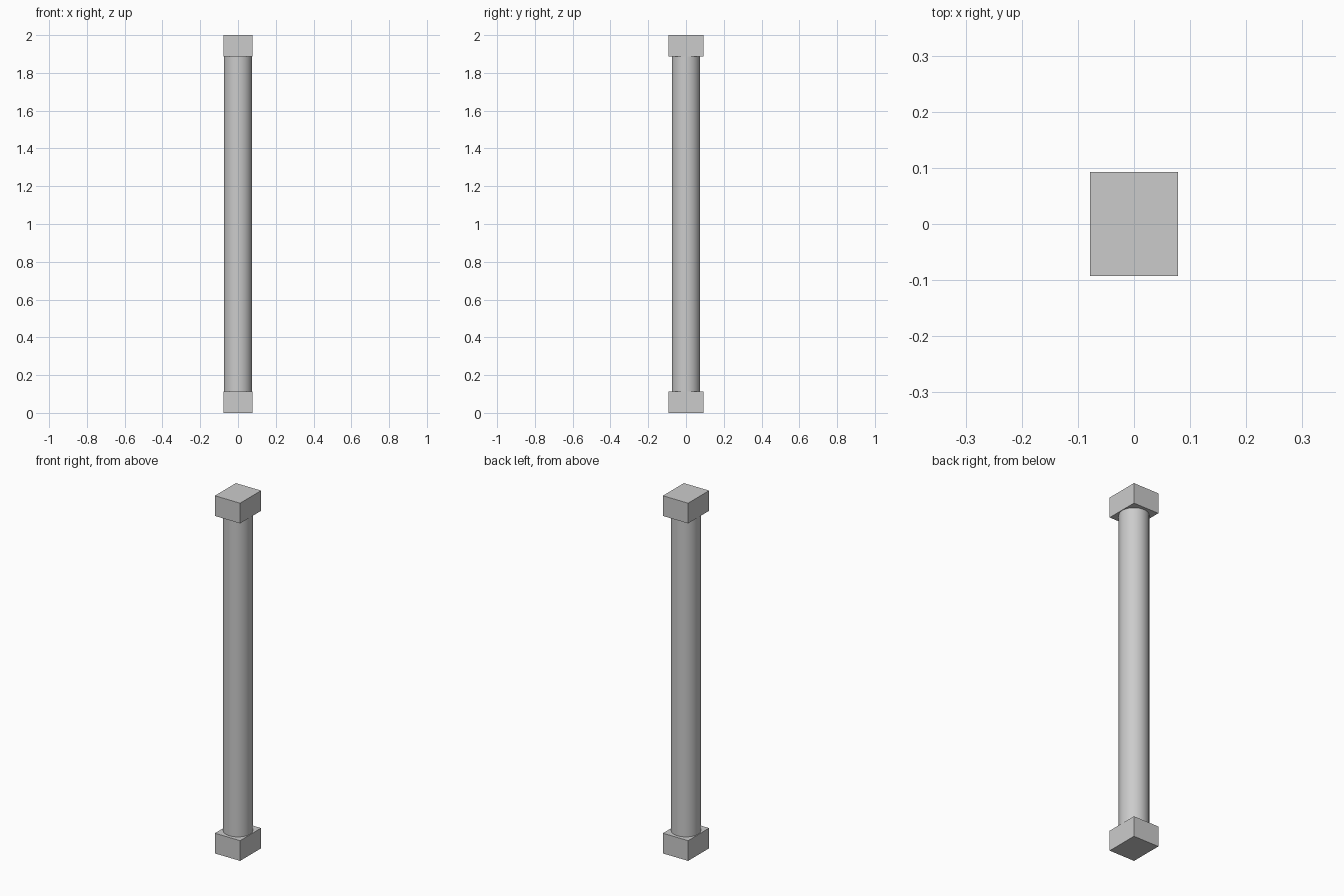
import bpy

if "Cube" in bpy.data.objects:
    bpy.data.objects.remove(bpy.data.objects["Cube"])

BLOCK = (0.156, 0.185, 0.113)   # end block size
HEIGHT = 2.0
RADIUS = 0.075


def add_block(name, z):
    bpy.ops.mesh.primitive_cube_add(size=1, location=(0, 0, z))
    ob = bpy.context.object
    ob.name = name
    ob.scale = BLOCK
    bpy.ops.object.transform_apply(location=False, rotation=False, scale=True)


# Square end blocks
add_block("base_block", BLOCK[2] / 2)
add_block("top_block", HEIGHT - BLOCK[2] / 2)

# Round shaft between the blocks
bpy.ops.mesh.primitive_cylinder_add(vertices=48, radius=RADIUS,
                                    depth=HEIGHT - 2 * BLOCK[2],
                                    location=(0, 0, HEIGHT / 2))
bpy.context.object.name = "shaft"
bpy.ops.object.shade_smooth_by_angle()
